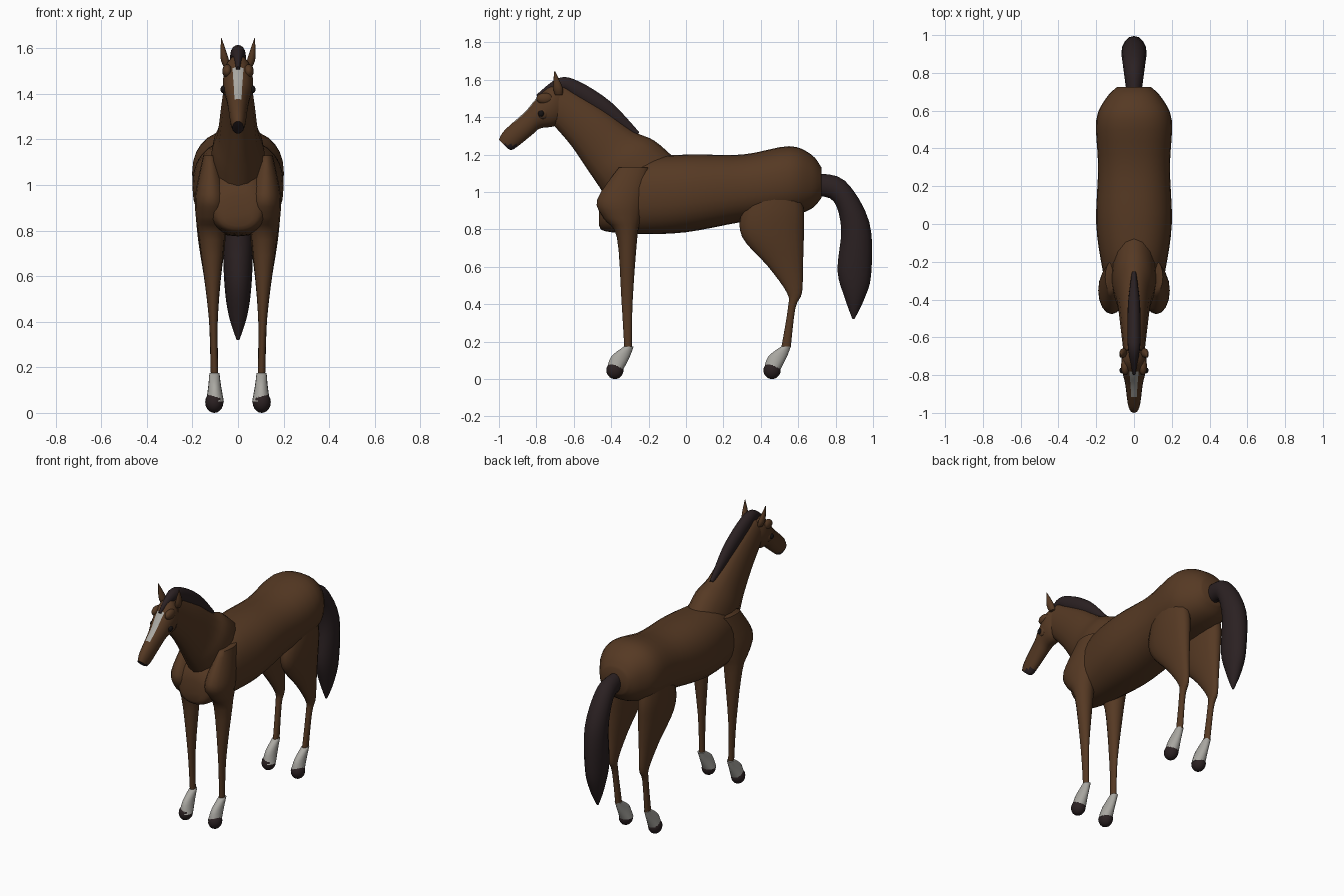
import bpy
import bmesh
import math
from mathutils import Matrix, Vector

cube = bpy.data.objects.get("Cube")
if cube:
    bpy.data.objects.remove(cube, do_unlink=True)


def material(name, color):
    mat = bpy.data.materials.new(name)
    mat.use_nodes = True
    mat.diffuse_color = (*color, 1)
    shader = mat.node_tree.nodes["Principled BSDF"]
    shader.inputs["Base Color"].default_value = (*color, 1)
    return mat


coat = material("brown_coat", (.092, .041, .017))
hair = material("dark_hair", (.024, .015, .016))
white = material("pale_markings", (.4, .39, .36))
black = material("black_eye", (.008, .006, .006))


def finish(name, bm, materials):
    """Turn a bmesh into a smooth shaded object."""
    bmesh.ops.recalc_face_normals(bm, faces=bm.faces)
    mesh = bpy.data.meshes.new(name)
    bm.to_mesh(mesh)
    bm.free()
    for mat in materials:
        mesh.materials.append(mat)
    obj = bpy.data.objects.new(name, mesh)
    bpy.context.collection.objects.link(obj)
    bpy.ops.object.select_all(action="DESELECT")
    obj.select_set(True)
    bpy.context.view_layer.objects.active = obj
    bpy.ops.object.shade_smooth_by_angle(angle=math.radians(60))


def smooth_stations(stations, steps=4):
    """Fill in a spline through the given cross-sections."""
    points = [Vector(station) for station in stations]
    padded = [points[0], *points, points[-1]]
    result = []
    for before, start, end, after in zip(padded, padded[1:], padded[2:], padded[3:]):
        leave, arrive = (end - before) / 2, (after - start) / 2
        for step in range(steps):
            t = step / steps
            ease = t * t * (3 - 2 * t)
            result.append(start.lerp(end, ease)
                          + leave * t * (1 - t) ** 2
                          - arrive * t * t * (1 - t))
    return result + [points[-1]]


def rounded(value, power):
    return math.copysign(abs(value) ** power, value)


def loft(name, stations, materials, x=0, sides=16, power=1, rule=None):
    """Skin over oval rings, each spanning two (y, z) points with a half width."""
    bm = bmesh.new()
    rings = []
    for y_a, z_a, y_b, z_b, width, lean in smooth_stations(stations):
        first, second = Vector((x + lean, y_a, z_a)), Vector((x + lean, y_b, z_b))
        centre, axis = (first + second) / 2, (first - second) / 2
        ring = []
        for i in range(sides):
            angle = math.tau * i / sides
            across = Vector((width * rounded(math.sin(angle), power), 0, 0))
            ring.append(bm.verts.new(centre + axis * rounded(math.cos(angle), power) + across))
        rings.append(ring)
    for ring, following in zip(rings, rings[1:]):
        for i in range(sides):
            j = (i + 1) % sides
            bm.faces.new((ring[i], ring[j], following[j], following[i]))
    bm.faces.new(rings[0])
    bm.faces.new(rings[-1])
    if rule:
        for face in bm.faces:
            face.material_index = rule(face.calc_center_median())
    finish(name, bm, materials)


def central_part(name, stations, materials, **options):
    loft(name, [(*station, 0) for station in stations], materials, **options)


def limb(name, stations, mat, side, shift=0):
    """Loft level rings of front, back, height and half width; limbs lean out upward."""
    rings = [(front + shift, height, back + shift, height, width, side * height / 50)
             for front, back, height, width in stations]
    loft(name, rings, [mat], x=side / 10)


def ellipsoid(name, centre, size, mat):
    bm = bmesh.new()
    place = Matrix.Translation(centre) @ Matrix.Diagonal((*size, 1))
    bmesh.ops.create_uvsphere(bm, u_segments=16, v_segments=10, radius=1, matrix=place)
    finish(name, bm, [mat])


def head_color(centre):
    """Dark lips below the muzzle and a pale stripe down the nose."""
    if centre.z < 1.256 and centre.y < -.9:
        return 1
    on_nose = abs(centre.x) < .014 and centre.z > 1.36
    return 2 if on_nose and -.93 < centre.y < -.79 else 0


# Barrel of the body: y, bottom, top, half width
body = [
    (-.465, .82, .9, .06), (-.43, .79, 1.02, .12), (-.25, .775, 1.17, .165),
    (0, .785, 1.2, .2), (.3, .84, 1.2, .19), (.55, .87, 1.245, .2),
    (.67, .91, 1.2, .145), (.725, .97, 1.13, .09),
]
central_part("body", [(y, top, y, bottom, width) for y, bottom, top, width in body],
             [coat], sides=28, power=.88)

# Neck: crest point, throat point, half width
central_part("neck", [
    (-.06, 1.18, -.38, .9, .12), (-.17, 1.275, -.465, 1.03, .115),
    (-.28, 1.325, -.53, 1.125, .09), (-.45, 1.45, -.615, 1.25, .073),
    (-.66, 1.58, -.71, 1.36, .055),
], [coat])

# Head: nose line point, jaw point, half width
central_part("head", [
    (-.64, 1.54, -.65, 1.38, .04), (-.72, 1.57, -.71, 1.35, .066),
    (-.8, 1.5, -.78, 1.34, .06), (-.86, 1.43, -.83, 1.3, .047),
    (-.97, 1.33, -.92, 1.23, .034), (-1, 1.28, -.95, 1.23, .024),
], [coat, hair, white], rule=head_color)

# Mane and tail: outer point, inner point, half width
central_part("mane", [
    (-.8, 1.52, -.78, 1.49, .008), (-.68, 1.61, -.66, 1.54, .03),
    (-.57, 1.59, -.6, 1.5, .035), (-.4, 1.48, -.44, 1.4, .032),
    (-.25, 1.32, -.27, 1.29, .012),
], [hair])
central_part("tail", [
    (.7, 1.1, .7, .98, .04), (.85, 1.06, .79, .95, .056),
    (.98, .84, .83, .8, .067), (.99, .56, .81, .58, .06),
    (.95, .42, .85, .43, .04), (.9, .32, .89, .32, .006),
], [hair])

# Leg sections: front, back, height, half width
front_leg = [
    (-.36, -.2, 1.13, .03), (-.475, -.22, .96, .068), (-.44, -.24, .86, .068),
    (-.37, -.26, .76, .055), (-.345, -.285, .42, .02), (-.33, -.29, .17, .016),
]
hind_leg = [
    (.38, .6, 1.05, .055), (.3, .63, .9, .068), (.3, .63, .76, .06),
    (.44, .625, .6, .038), (.54, .62, .46, .023), (.545, .585, .38, .018),
    (.51, .56, .17, .016),
]
# Sock sections, measured from the hoof centre
sock = [(.05, .1, .175, .022), (-.02, .08, .12, .028), (-.044, .044, .05, .039)]

for side, word in ((1, "left"), (-1, "right")):
    for pair, sections, foot in (("front", front_leg, -.38), ("hind", hind_leg, .46)):
        limb(f"{word}_{pair}_leg", sections, coat, side)
        limb(f"{word}_{pair}_sock", sock, white, side, shift=foot)
        ellipsoid(f"{word}_{pair}_hoof", (side * .104, foot, .047), (.04, .046, .047), hair)

    # Brow, eye and pointed ear
    ellipsoid(f"{word}_brow", (side * .047, -.755, 1.5), (.022, .045, .03), coat)
    ellipsoid(f"{word}_eye_socket", (side * .05, -.765, 1.42), (.018, .03, .03), coat)
    ellipsoid(f"{word}_eye", (side * .064, -.775, 1.42), (.013, .016, .017), black)
    ear = [(-.7, -.66, 1.52, .014, .05), (-.71, -.66, 1.56, .018, .06),
           (-.705, -.7, 1.645, .001, .073)]
    loft(f"{word}_ear", [(front, height, back, height, width, side * out)
                         for front, back, height, width, out in ear], [coat], sides=10)
